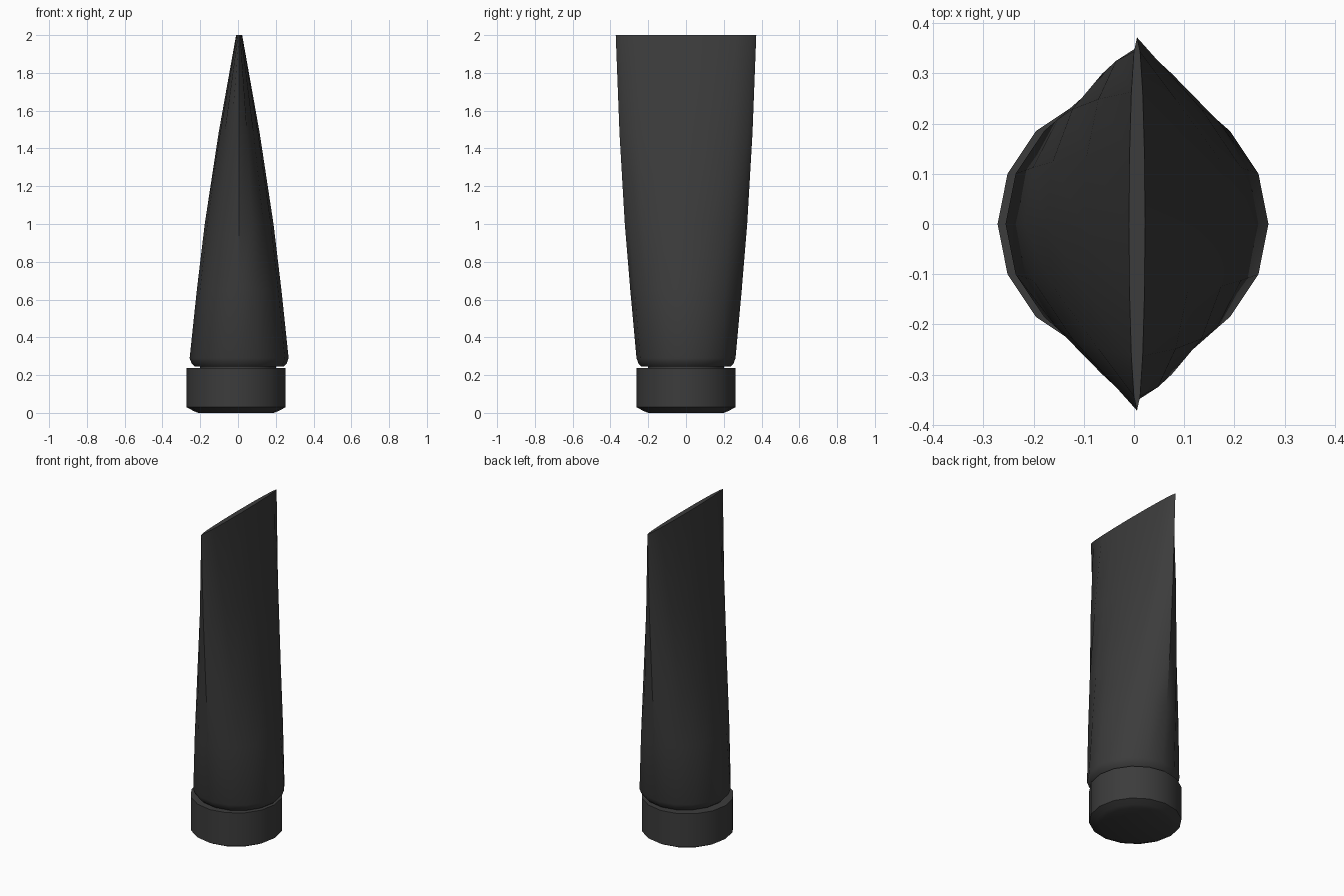
import bpy, bmesh
from math import cos, sin, pi, radians

cube = bpy.data.objects.get("Cube")
if cube:
    bpy.data.objects.remove(cube, do_unlink=True)

SIDES = 16
COLOUR = (0.045, 0.045, 0.045, 1)
plastic = bpy.data.materials.new("charcoal plastic")
plastic.use_nodes = True
plastic.diffuse_color = COLOUR
plastic.node_tree.nodes["Principled BSDF"].inputs["Base Color"].default_value = COLOUR


def loft(name, centre_x, sections):
    """Closed skin through elliptical sections given as (z, x radius, y radius)."""
    bm = bmesh.new()
    rings = []
    for z, rx, ry in sections:
        angles = [2 * pi * i / SIDES for i in range(SIDES)]
        rings.append([bm.verts.new((centre_x + rx * cos(a), ry * sin(a), z)) for a in angles])
    for low, high in zip(rings, rings[1:]):
        for i in range(SIDES):
            j = (i + 1) % SIDES
            bm.faces.new((low[i], low[j], high[j], high[i]))
    bm.faces.new(rings[0][::-1])
    bm.faces.new(rings[-1])
    mesh = bpy.data.meshes.new(name)
    bm.to_mesh(mesh)
    bm.free()
    mesh.materials.append(plastic)
    obj = bpy.data.objects.new(name, mesh)
    bpy.context.collection.objects.link(obj)
    bpy.ops.object.select_all(action="DESELECT")
    obj.select_set(True)
    bpy.context.view_layer.objects.active = obj
    bpy.ops.object.shade_smooth_by_angle(angle=radians(30))
    return obj


# Tube body: round at the shoulder, squeezed to a flat crimped edge at the top
loft("tube_body", 0.006, [
    (0.245, 0.235, 0.235),
    (0.262, 0.252, 0.252),
    (0.29, 0.262, 0.262),
    (0.65, 0.224, 0.295),
    (1.0, 0.182, 0.324),
    (1.48, 0.109, 0.352),
    (2.0, 0.016, 0.372),
])

# Short neck joining the tube and the cap
loft("neck", 0, [(0.2, 0.2, 0.2), (0.26, 0.2, 0.2)])

# Screw cap with a chamfered foot
loft("cap", -0.01, [
    (0.0, 0.2, 0.2),
    (0.01, 0.225, 0.225),
    (0.03, 0.262, 0.262),
    (0.238, 0.262, 0.262),
])
